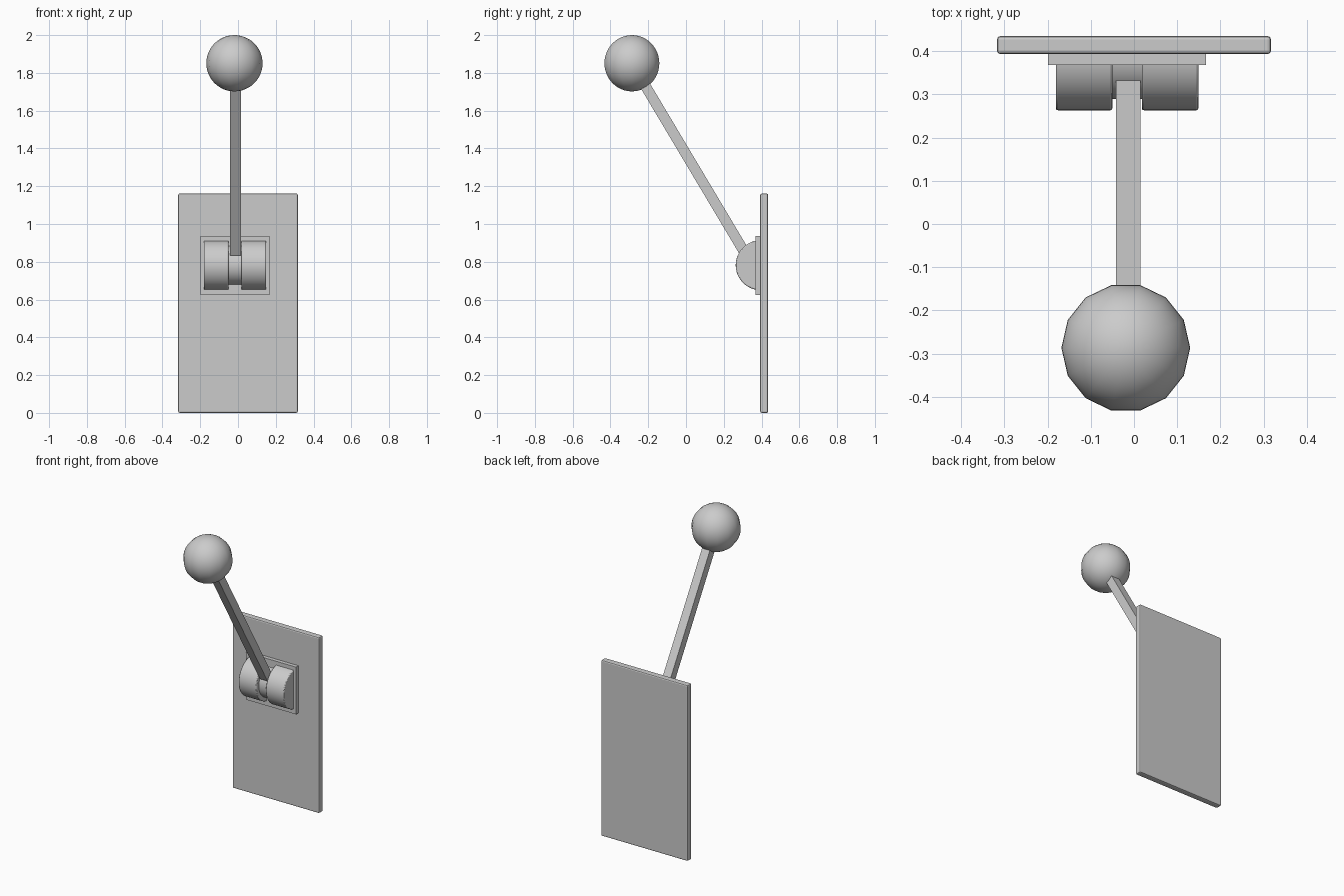
import bpy, bmesh
from math import sin, cos, pi, radians
from mathutils import Vector, Matrix

if "Cube" in bpy.data.objects:
    bpy.data.objects.remove(bpy.data.objects["Cube"])

CX = -0.016                              # lever and hinge centre line
BALL = Vector((-0.019, -0.2865, 1.851))  # knob centre
FOOT = Vector((-0.0135, 0.311, 0.848))   # lower end of lever


def finish(name, bm, bevel=0, smooth=False):
    bmesh.ops.recalc_face_normals(bm, faces=bm.faces)
    me = bpy.data.meshes.new(name)
    bm.to_mesh(me)
    bm.free()
    ob = bpy.data.objects.new(name, me)
    bpy.context.collection.objects.link(ob)
    if bevel:
        mod = ob.modifiers.new("edge", 'BEVEL')
        mod.width, mod.segments = bevel, 2
        mod.limit_method, mod.angle_limit = 'ANGLE', radians(40)
    if smooth:
        bpy.ops.object.select_all(action='DESELECT')
        ob.select_set(True)
        bpy.context.view_layer.objects.active = ob
        bpy.ops.object.shade_smooth_by_angle(angle=radians(35))
    return ob


def box(name, lo, hi, bevel=0):
    lo, hi = Vector(lo), Vector(hi)
    bm = bmesh.new()
    bmesh.ops.create_cube(bm, size=1, matrix=Matrix.Translation((lo + hi) / 2)
                          @ Matrix.Diagonal((*(hi - lo), 1)))
    return finish(name, bm, bevel)


def half_drum(name, x0, x1, r, bevel=0, y=0.395, z=0.782, n=24):
    bm = bmesh.new()
    face = bm.faces.new([bm.verts.new((x0, y - r * sin(pi * i / n), z + r * cos(pi * i / n)))
                         for i in range(n + 1)])
    ext = bmesh.ops.extrude_face_region(bm, geom=[face])
    verts = [v for v in ext["geom"] if isinstance(v, bmesh.types.BMVert)]
    bmesh.ops.translate(bm, verts=verts, vec=(x1 - x0, 0, 0))
    return finish(name, bm, bevel, True)


# wall plate and hinge mount
box("wall_plate", (-0.317, 0.393, 0), (0.317, 0.435, 1.161), 0.008)
box("hinge_mount", (-0.199, 0.368, 0.624), (0.166, 0.396, 0.936))

# two hinge drums with a narrower hub between them
for side, label in ((-1, "left"), (1, "right")):
    a, b = sorted((CX + side * 0.034, CX + side * 0.165))
    half_drum("hinge_drum_" + label, a, b, 0.132, 0.005)
half_drum("hinge_hub", CX - 0.04, CX + 0.04, 0.106)

# square lever, from hub into the knob
axis = Vector((0, BALL.y - FOOT.y, BALL.z - FOOT.z))
length = axis.length - 0.05
rot = Vector((0, 0, 1)).rotation_difference(axis).to_matrix().to_4x4()
bm = bmesh.new()
bmesh.ops.create_cube(bm, size=1, matrix=Matrix.Translation(FOOT) @ rot
                      @ Matrix.Translation((0, 0, length / 2))
                      @ Matrix.Diagonal((0.057, 0.055, length, 1)))
finish("lever", bm)

# knob: an arc spun into a 14-sided ball
R, SIDES, RINGS = 0.149, 14, 24
bm = bmesh.new()
arc = [bm.verts.new((R * sin(pi * i / RINGS), 0, R * cos(pi * i / RINGS))) for i in range(RINGS + 1)]
edges = [bm.edges.new(pair) for pair in zip(arc, arc[1:])]
bmesh.ops.spin(bm, geom=arc + edges, cent=(0, 0, 0), axis=(0, 0, 1),
               angle=2 * pi, steps=SIDES, use_duplicate=False)
bmesh.ops.remove_doubles(bm, verts=bm.verts, dist=0.0005)
bmesh.ops.translate(bm, verts=bm.verts, vec=BALL)
finish("knob", bm, 0, True)
